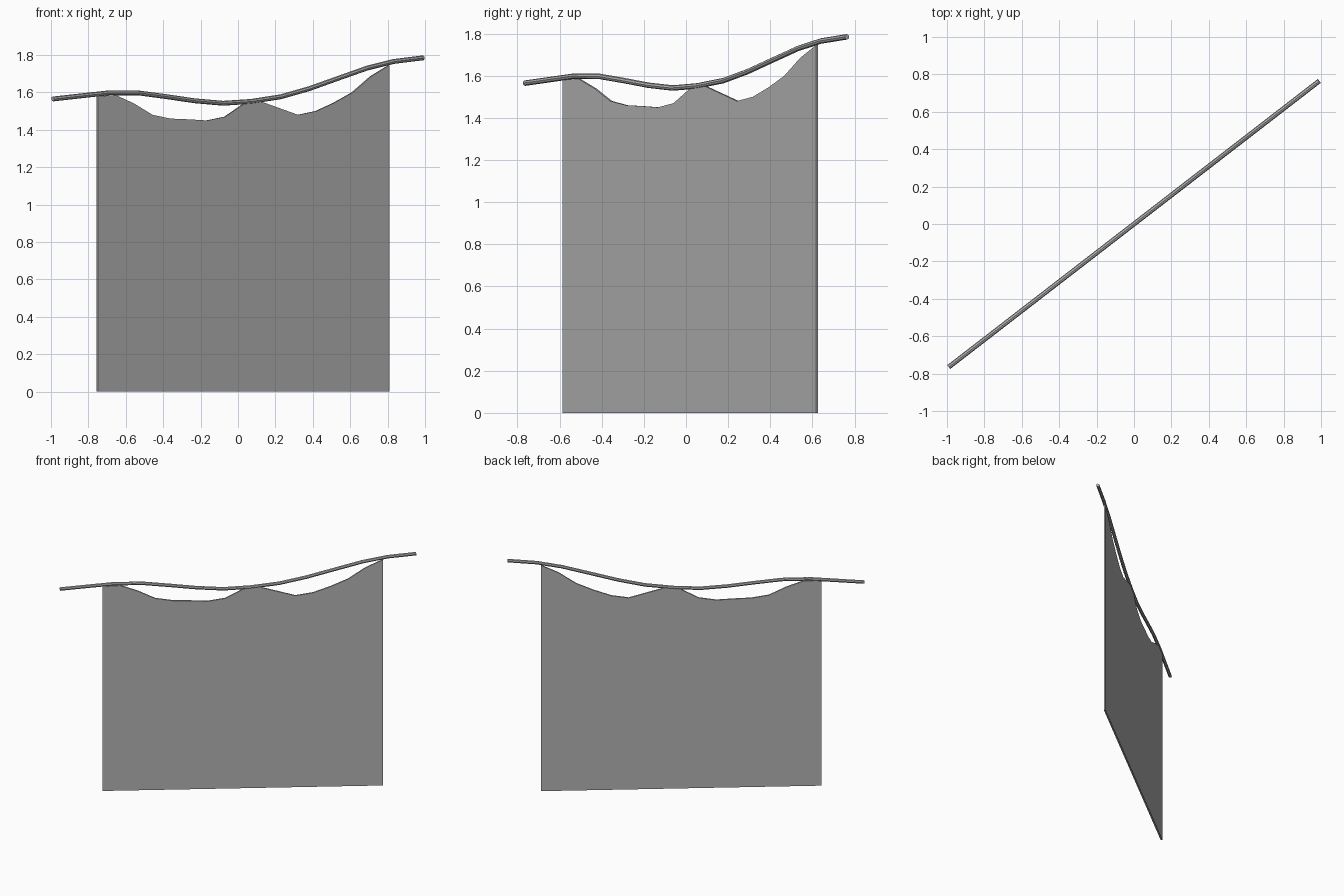
import bpy
import bmesh
import math
from mathutils import Vector

cube = bpy.data.objects.get("Cube")
if cube:
    bpy.data.objects.remove(cube)

SLOPE = 0.772          # plan direction of the whole banner: y = SLOPE * x
THICK = 0.012
ROD_RADIUS = 0.013


def make_material(name, rgb):
    mat = bpy.data.materials.new(name)
    mat.use_nodes = True
    mat.diffuse_color = (*rgb, 1)
    mat.node_tree.nodes["Principled BSDF"].inputs["Base Color"].default_value = (*rgb, 1)
    return mat


def on_line(x, z):
    return Vector((x, SLOPE * x, z))


grey = make_material("plain grey", (0.45, 0.45, 0.45))

# Gently waving rod along the top
rod_path = [(-0.99, 1.565), (-0.69, 1.598), (-0.53, 1.597), (-0.38, 1.577),
            (-0.23, 1.555), (-0.08, 1.542), (0.07, 1.552), (0.23, 1.577),
            (0.38, 1.62), (0.54, 1.677), (0.69, 1.73), (0.83, 1.765), (0.99, 1.785)]
curve = bpy.data.curves.new("rod", "CURVE")
curve.dimensions = "3D"
curve.bevel_depth = ROD_RADIUS
curve.bevel_resolution = 2
curve.use_fill_caps = True
spline = curve.splines.new("POLY")
spline.points.add(len(rod_path) - 1)
for point, (x, z) in zip(spline.points, rod_path):
    point.co = (*on_line(x, z), 1)
rod = bpy.data.objects.new("rod", curve)
bpy.context.collection.objects.link(rod)
bpy.context.view_layer.objects.active = rod
rod.select_set(True)
bpy.ops.object.convert(target="MESH")
rod = bpy.context.view_layer.objects.active
rod.data.materials.clear()
rod.data.materials.append(grey)
rod.data.shade_flat()

# Thin hanging cloth with a scalloped top edge
LEFT, RIGHT = -0.752, 0.805
top_heights = [1.58, 1.585, 1.54, 1.48, 1.46, 1.456, 1.45, 1.47, 1.537,
               1.55, 1.515, 1.48, 1.5, 1.545, 1.6, 1.685, 1.745]
steps = len(top_heights) - 1
normal = Vector((SLOPE, -1, 0)).normalized()
bm = bmesh.new()
columns = []
for i, z in enumerate(top_heights):
    x = LEFT + (RIGHT - LEFT) * i / steps
    columns.append([bm.verts.new(on_line(x, h) + normal * THICK / 2) for h in (0, z)])
for (a, b), (c, d) in zip(columns, columns[1:]):
    bm.faces.new((a, c, d, b))
sheet = bm.faces[:]
extruded = bmesh.ops.extrude_face_region(bm, geom=sheet, use_keep_orig=True)
back = [v for v in extruded["geom"] if isinstance(v, bmesh.types.BMVert)]
bmesh.ops.translate(bm, verts=back, vec=-normal * THICK)
bmesh.ops.recalc_face_normals(bm, faces=bm.faces)
mesh = bpy.data.meshes.new("cloth")
bm.to_mesh(mesh)
bm.free()
mesh.materials.append(grey)
cloth = bpy.data.objects.new("cloth", mesh)
bpy.context.collection.objects.link(cloth)
